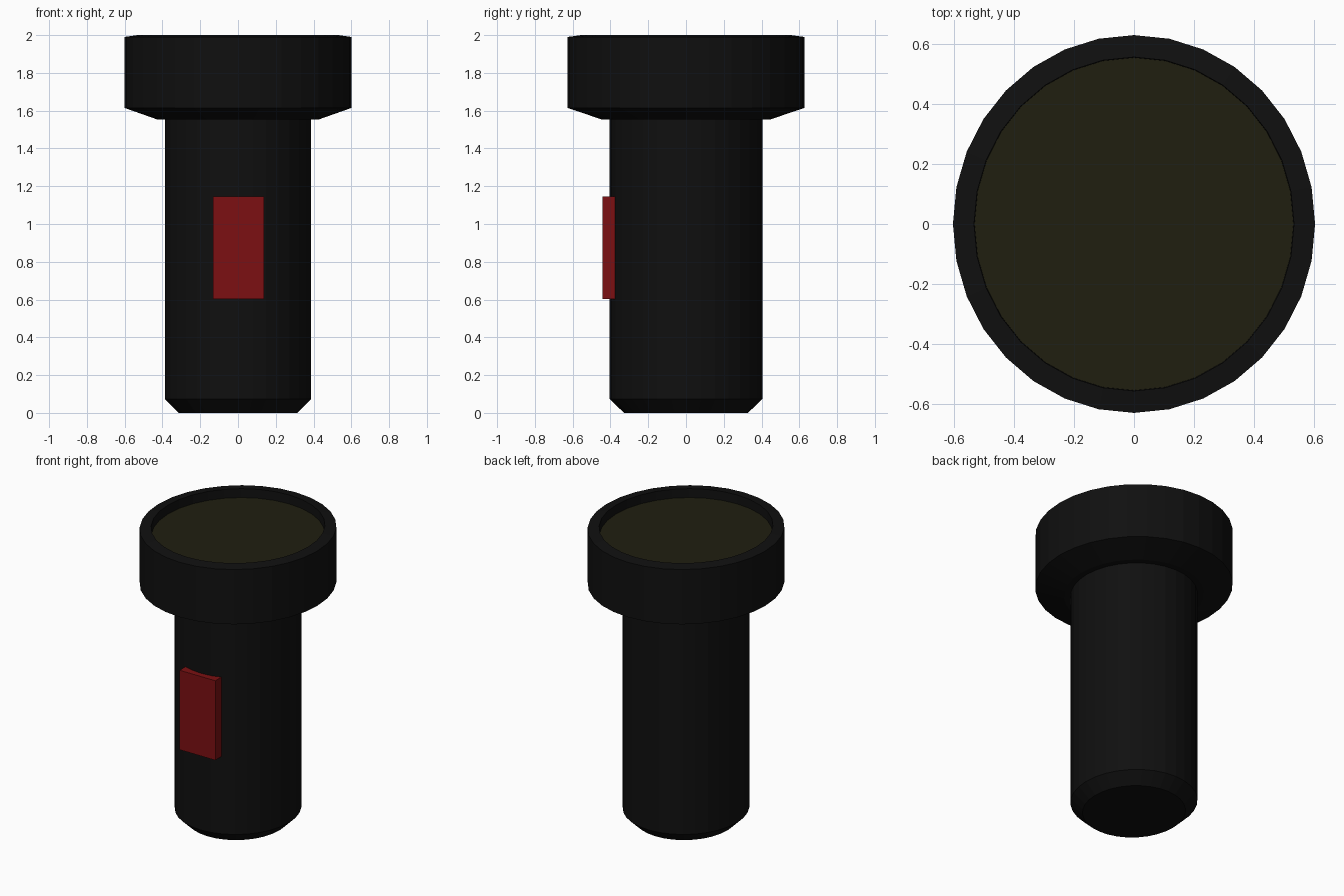
import bpy, bmesh, math

if "Cube" in bpy.data.objects:
    bpy.data.objects.remove(bpy.data.objects["Cube"])

SIDES = 32
SQUASH = 0.602 / 0.628  # slightly narrower in x than in y


def material(name, rgb):
    mat = bpy.data.materials.new(name)
    mat.diffuse_color = (*rgb, 1)
    mat.use_nodes = True
    mat.node_tree.nodes["Principled BSDF"].inputs["Base Color"].default_value = mat.diffuse_color
    return mat


def finish(name, bm, mat):
    bmesh.ops.recalc_face_normals(bm, faces=bm.faces)
    mesh = bpy.data.meshes.new(name)
    bm.to_mesh(mesh)
    bm.free()
    mesh.materials.append(mat)
    obj = bpy.data.objects.new(name, mesh)
    bpy.context.collection.objects.link(obj)
    return obj


def ring(bm, r, z):
    steps = [2 * math.pi * i / SIDES for i in range(SIDES)]
    return [bm.verts.new((r * SQUASH * math.cos(a), r * math.sin(a), z)) for a in steps]


def lathe(name, profile, mat, cap_start=False):
    bm = bmesh.new()
    rings = [ring(bm, r, z) for r, z in profile]
    for a, b in zip(rings, rings[1:]):
        for i in range(SIDES):
            j = (i + 1) % SIDES
            bm.faces.new((a[i], a[j], b[j], b[i]))
    if cap_start:
        bm.faces.new(rings[0][::-1])
    return finish(name, bm, mat)


black = material("black_casing", (0.005, 0.005, 0.005))
red = material("red_switch", (0.2, 0.005, 0.006))
glass = material("dark_lens", (0.014, 0.013, 0.005))

# Casing: chamfered handle, flared head and recessed rim
lathe("casing", [(0.328, 0), (0.404, 0.073), (0.404, 1.553), (0.445, 1.553),
                 (0.628, 1.615), (0.628, 1.99), (0.555, 2.0), (0.553, 1.94)],
      black, cap_start=True)

# Lens disc sunk below the rim
bm = bmesh.new()
bm.faces.new(ring(bm, 0.553, 1.94))
lens = finish("lens", bm, glass)

# Switch plate on the front of the handle
bm = bmesh.new()
bmesh.ops.create_cube(bm, size=1)
bmesh.ops.scale(bm, vec=(0.27, 0.085, 0.544), verts=bm.verts)
bmesh.ops.translate(bm, vec=(0.003, -0.4005, 0.874), verts=bm.verts)
finish("switch", bm, red)
